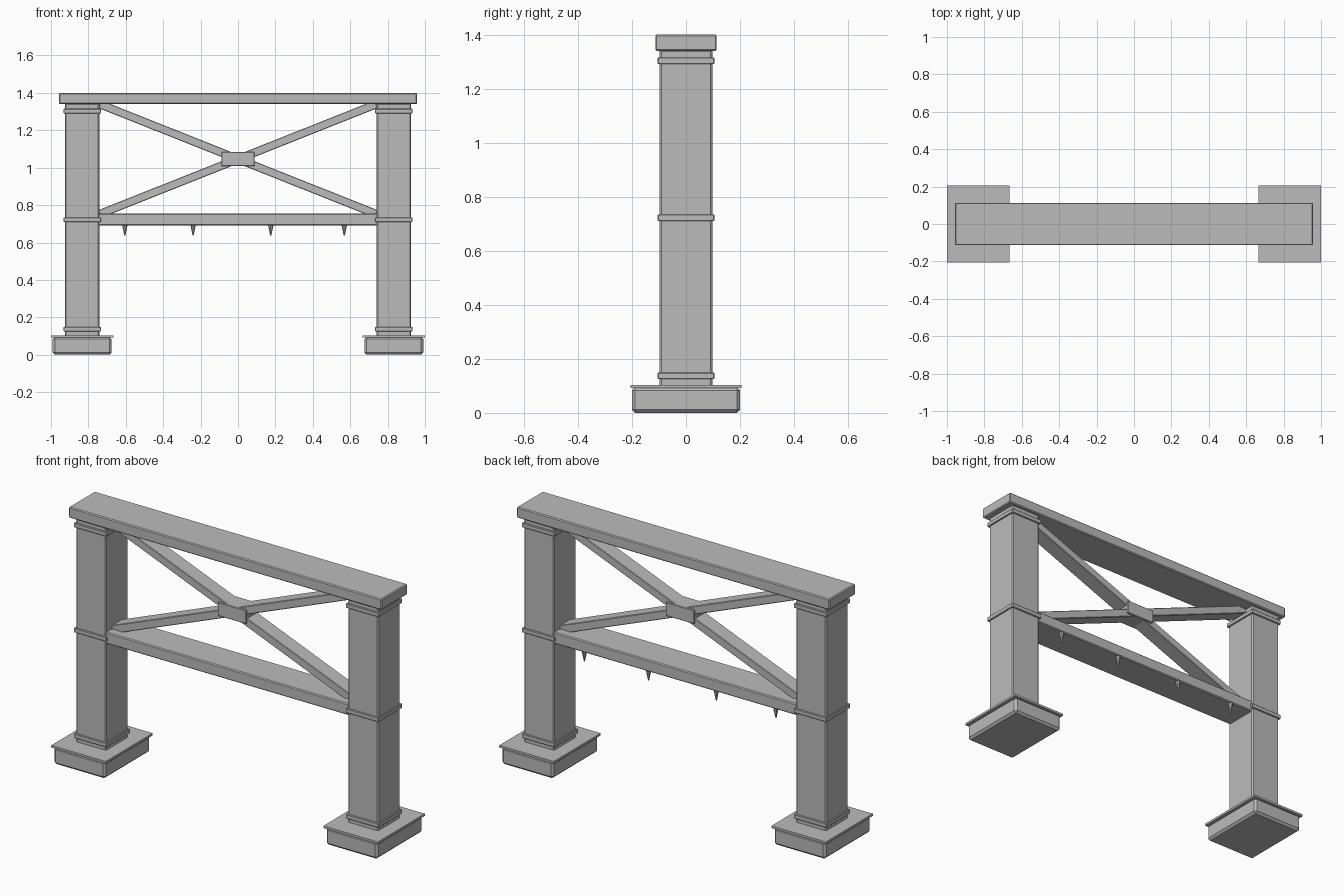
import bpy, bmesh, math
from mathutils import Matrix, Vector

cube = bpy.data.objects.get("Cube")
if cube:
    bpy.data.objects.remove(cube, do_unlink=True)

grey = bpy.data.materials.new("stone grey")
grey.use_nodes = True
COLOUR = (0.5, 0.5, 0.5, 1)
grey.diffuse_color = COLOUR
grey.node_tree.nodes["Principled BSDF"].inputs["Base Color"].default_value = COLOUR


def finish(name, bm):
    mesh = bpy.data.meshes.new(name)
    bm.to_mesh(mesh)
    bm.free()
    mesh.materials.append(grey)
    obj = bpy.data.objects.new(name, mesh)
    bpy.context.collection.objects.link(obj)
    return obj


def box(name, centre, size, bevel=0.0, tilt=0.0):
    """Box of the given size, edges chamfered, turned about the y axis."""
    bm = bmesh.new()
    bmesh.ops.create_cube(bm, size=1)
    bmesh.ops.scale(bm, vec=size, verts=bm.verts)
    if bevel:
        bmesh.ops.bevel(bm, geom=bm.edges[:], offset=bevel, segments=1,
                        profile=0.5, affect='EDGES')
    obj = finish(name, bm)
    obj.matrix_world = Matrix.Translation(centre) @ Matrix.Rotation(tilt, 4, 'Y')
    return obj


def slab(name, x, z0, z1, width, depth, bevel=0.0):
    """Upright box given by its bottom and top heights."""
    return box(name, Vector((x, 0, (z0 + z1) / 2)), (width, depth, z1 - z0), bevel)


# Two posts with footings and bands
for side, sx in (("left", 1), ("right", -1)):
    x = 0.833 * sx
    slab(f"{side}_footing", x, 0, 0.095, 0.315, 0.4, 0.012)
    slab(f"{side}_footing_lip", x, 0.092, 0.104, 0.334, 0.41)
    slab(f"{side}_post", x, 0.09, 1.345, 0.185, 0.195, 0.007)
    for part, z in (("lower", 0.137), ("middle", 0.722), ("upper", 1.303)):
        slab(f"{side}_{part}_band", x, z - 0.0125, z + 0.0125, 0.2, 0.21, 0.003)

# Horizontal beams
slab("top_beam", 0, 1.34, 1.4, 1.915, 0.227, 0.005)
slab("lower_beam", 0, 0.692, 0.756, 1.55, 0.186, 0.005)

# Crossed braces and the block at their crossing
MIDDLE = Vector((0, 0, 1.046))
slope = math.atan2(0.29, 0.73)
for name, tilt in (("rising_brace", -slope), ("falling_brace", slope)):
    box(name, MIDDLE, (1.59, 0.09, 0.044), 0.003, tilt)
box("crossing_block", MIDDLE, (0.175, 0.11, 0.076), 0.003)

# Small spikes hanging under the rear edge of the lower beam
for i, x in enumerate((-0.605, -0.24, 0.175, 0.568)):
    bm = bmesh.new()
    bmesh.ops.create_cone(bm, cap_ends=True, segments=8, radius1=0.003,
                          radius2=0.015, depth=0.06)
    spike = finish(f"spike_{i + 1}", bm)
    spike.location = (x, 0.077, 0.667)
